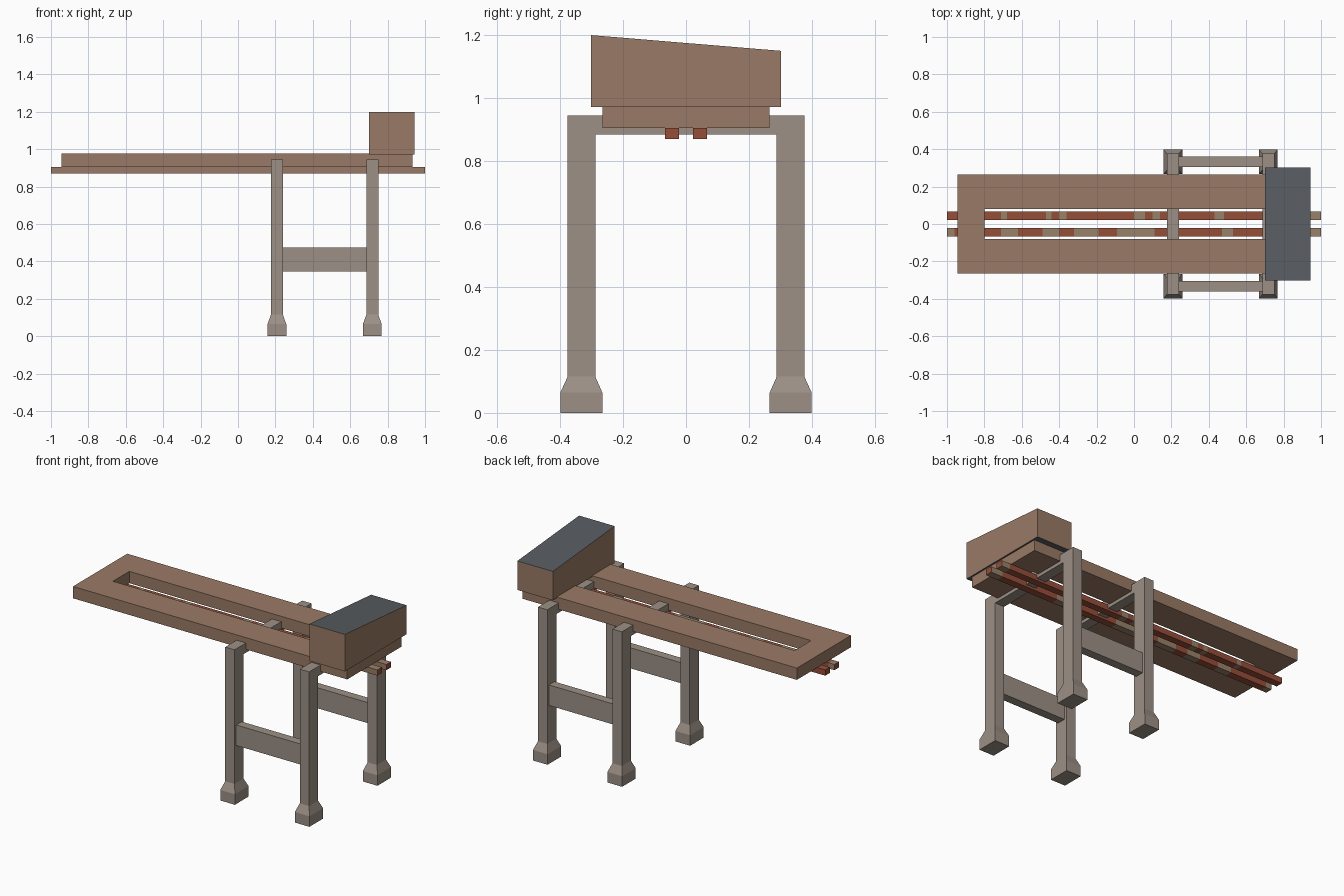
import bpy, bmesh
from mathutils import Vector

if "Cube" in bpy.data.objects:
    bpy.data.objects.remove(bpy.data.objects["Cube"])


def material(name, rgb):
    m = bpy.data.materials.new(name)
    lin = [((c / 255 + 0.055) / 1.055) ** 2.4 for c in rgb]
    m.diffuse_color = (*lin, 1)
    m.use_nodes = True
    m.node_tree.nodes["Principled BSDF"].inputs["Base Color"].default_value = m.diffuse_color
    return m


WOOD = material("brown wood", (154, 122, 102))
STONE = material("grey timber", (156, 144, 134))
RUST = material("rust red", (150, 78, 57))
WORN = material("worn tan", (152, 130, 106))
SLATE = material("slate grey", (88, 93, 97))


def finish(name, bm, *mats):
    bmesh.ops.recalc_face_normals(bm, faces=bm.faces[:])
    bm.normal_update()
    mesh = bpy.data.meshes.new(name)
    bm.to_mesh(mesh)
    bm.free()
    for m in mats:
        mesh.materials.append(m)
    obj = bpy.data.objects.new(name, mesh)
    bpy.context.collection.objects.link(obj)
    return obj


def box_bm(x0, x1, y0, y1, z0, z1):
    bm = bmesh.new()
    bmesh.ops.create_cube(bm, size=1)
    for v in bm.verts:
        v.co = Vector((x1 if v.co.x > 0 else x0,
                       y1 if v.co.y > 0 else y0,
                       z1 if v.co.z > 0 else z0))
    return bm


def box(name, *dims, mat):
    return finish(name, box_bm(*dims), mat)


# Deck: rectangular frame with a long slot
bm = bmesh.new()
rings = []
for x0, x1, y in ((-0.944, 0.933, 0.265), (-0.80, 0.79, 0.08)):
    for z in (0.905, 0.978):
        rings.append([bm.verts.new((px, py, z)) for px, py in
                      ((x0, -y), (x1, -y), (x1, y), (x0, y))])
for a, b in ((0, 1), (2, 3), (0, 2), (1, 3)):
    for i in range(4):
        j = (i + 1) % 4
        bm.faces.new((rings[a][i], rings[a][j], rings[b][j], rings[b][i]))
finish("deck_frame", bm, WOOD)

# Cabin: box with a sloping slate roof and underside
bm = box_bm(0.70, 0.943, -0.302, 0.302, 0.971, 1.2)
for v in bm.verts:
    if v.co.z > 1.1 and v.co.y > 0:
        v.co.z = 1.15
bm.normal_update()
for f in bm.faces:
    f.material_index = 1 if abs(f.normal.z) > 0.5 else 0
finish("cabin", bm, WOOD, SLATE)

# Rails: rust red with worn patches, brown front side
patches = {
    "front_rail": (-0.0665, -0.0225, ((-1, -0.96), (-0.71, -0.62), (-0.49, -0.40),
                                      (-0.32, -0.19), (-0.09, 0.11), (0.47, 0.53),
                                      (0.92, 1))),
    "back_rail": (0.0225, 0.0665, ((-0.71, -0.68), (-0.47, -0.44), (-0.40, -0.36),
                                   (0.0, 0.06), (0.10, 0.14), (0.43, 0.48),
                                   (0.94, 1))),
}
for name, (y0, y1, spans) in patches.items():
    bm = box_bm(-1, 1, y0, y1, 0.87, 0.9055)
    for x in (e for s in spans for e in s if abs(e) < 1):
        bmesh.ops.bisect_plane(bm, geom=bm.verts[:] + bm.edges[:] + bm.faces[:],
                               plane_co=(x, 0, 0), plane_no=(1, 0, 0))
    bm.normal_update()
    for f in bm.faces:
        cx = f.calc_center_median().x
        if f.normal.y < -0.5:
            f.material_index = 2
        elif abs(f.normal.x) < 0.5 and any(a < cx < b for a, b in spans):
            f.material_index = 1
    finish(name, bm, RUST, WORN, WOOD)

# Legs: square posts flaring into block feet
LEG_X = (0.208, 0.718)
for end, cx in zip(("middle", "end"), LEG_X):
    for side, s in (("front", -1), ("back", 1)):
        bm = bmesh.new()
        prev = None
        for z, hx, hy in ((0, 0.05, 0.0665), (0.065, 0.05, 0.0665),
                          (0.115, 0.032, 0.044), (0.945, 0.032, 0.044)):
            cy = s * (0.3325 if hx > 0.04 else 0.332)
            ring = [bm.verts.new((cx + a * hx, cy + b * hy, z))
                    for a, b in ((-1, -1), (1, -1), (1, 1), (-1, 1))]
            if prev:
                for i in range(4):
                    j = (i + 1) % 4
                    bm.faces.new((prev[i], prev[j], ring[j], ring[i]))
            else:
                bm.faces.new(ring[::-1])
            prev = ring
        bm.faces.new(prev)
        finish(f"{side}_{end}_leg", bm, STONE)
    # Beam across each pair of legs
    box(f"{end}_cross_beam", cx - 0.032, cx + 0.032, -0.288, 0.288,
        0.885, 0.945, mat=STONE)

# Side braces between the legs
for side, s in (("front", -1), ("back", 1)):
    ys = sorted((s * 0.306, s * 0.36))
    box(f"{side}_brace", LEG_X[0] + 0.032, LEG_X[1] - 0.032, *ys,
        0.347, 0.474, mat=STONE)
